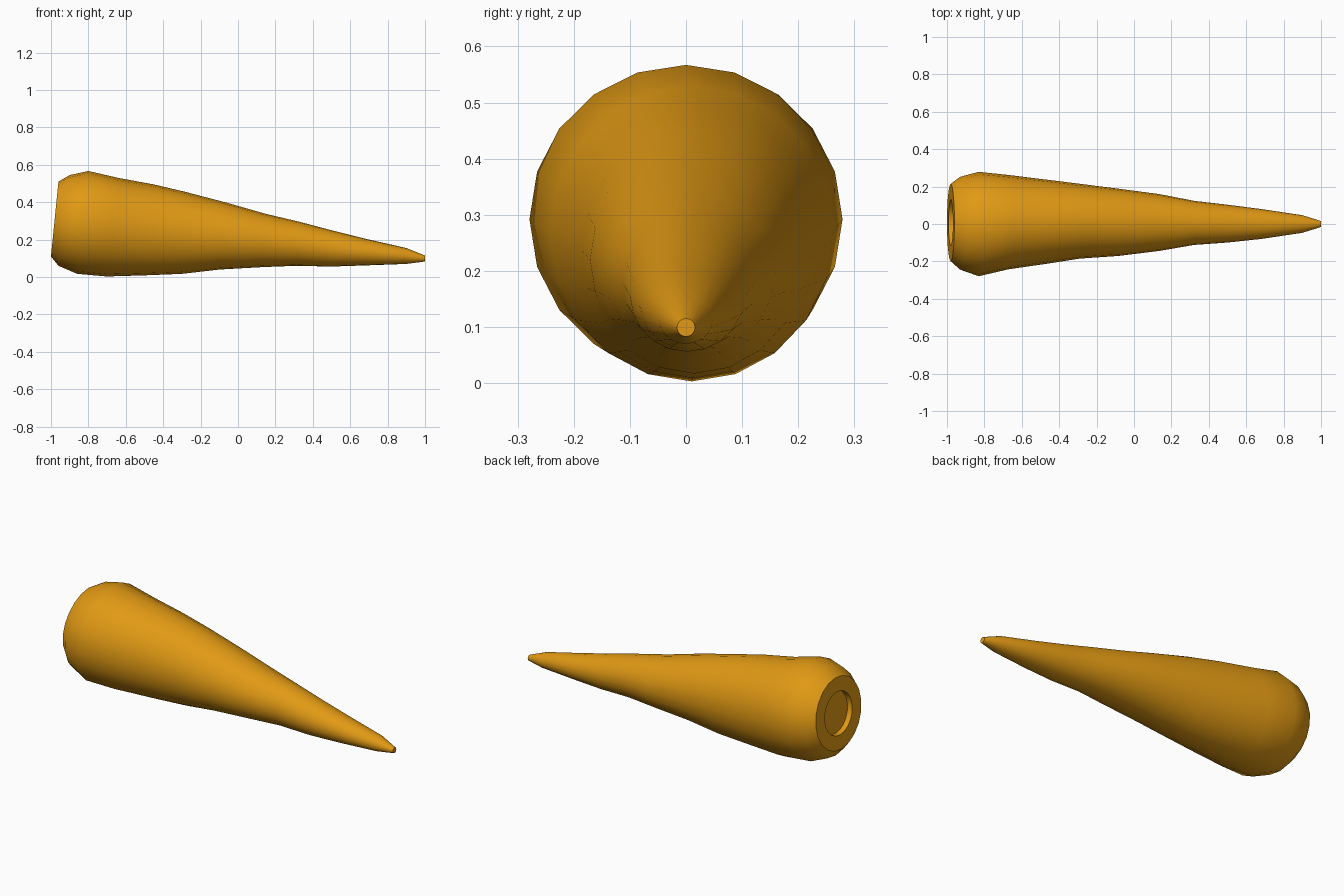
import bpy, bmesh, math

cube = bpy.data.objects.get("Cube")
if cube:
    bpy.data.objects.remove(cube, do_unlink=True)

SIDES = 20

# Warm orange skin
orange = bpy.data.materials.new("carrot orange")
orange.use_nodes = True
colour = (0.75, 0.32, 0.007, 1)
orange.diffuse_color = colour
bsdf = next(n for n in orange.node_tree.nodes if n.type == 'BSDF_PRINCIPLED')
bsdf.inputs["Base Color"].default_value = colour

# Root rings: top x, top z, bottom x, bottom z, half width, sideways shift
RINGS = [
    (-0.96, 0.51, -1.00, 0.11, 0.207, 0.008),
    (-0.90, 0.545, -0.96, 0.06, 0.248, 0.004),
    (-0.80, 0.567, -0.86, 0.017, 0.279, 0.0),
    (-0.64, 0.53, -0.70, 0.003, 0.252, 0.01),
    (-0.45, 0.495, -0.50, 0.009, 0.226, 0.012),
    (-0.28, 0.455, -0.30, 0.017, 0.200, 0.015),
    (-0.07, 0.40, -0.10, 0.04, 0.180, 0.009),
    (0.14, 0.34, 0.13, 0.053, 0.152, 0.008),
    (0.33, 0.295, 0.31, 0.06, 0.118, 0.006),
    (0.50, 0.25, 0.50, 0.056, 0.101, 0.002),
    (0.68, 0.205, 0.68, 0.062, 0.08, 0.0),
    (0.90, 0.155, 0.90, 0.07, 0.047, 0.0),
    (1.00, 0.115, 1.00, 0.083, 0.016, 0.0),
]


def add_ring(bm, spec, scale=1.0, push=0.0):
    """Tilted ellipse of vertices running round the root."""
    tx, tz, bx, bz, half, shift = spec
    verts = []
    for i in range(SIDES):
        a = 2 * math.pi * i / SIDES
        c, s = math.cos(a) * scale, math.sin(a) * scale
        verts.append(bm.verts.new(((tx + bx) / 2 + (tx - bx) / 2 * c + push,
                                   shift + half * s,
                                   (tz + bz) / 2 + (tz - bz) / 2 * c)))
    return verts


bm = bmesh.new()
# Recess in the crown, flat crown rim, then the tapering body
rings = [add_ring(bm, RINGS[0], 0.6, 0.03), add_ring(bm, RINGS[0], 0.6)]
rings += [add_ring(bm, spec) for spec in RINGS]
for a, b in zip(rings, rings[1:]):
    for i in range(SIDES):
        j = (i + 1) % SIDES
        bm.faces.new((a[i], a[j], b[j], b[i]))
bm.faces.new(rings[0])
bm.faces.new(rings[-1])
bmesh.ops.recalc_face_normals(bm, faces=bm.faces[:])

mesh = bpy.data.meshes.new("carrot_root")
bm.to_mesh(mesh)
bm.free()
mesh.materials.append(orange)
root = bpy.data.objects.new("carrot_root", mesh)
bpy.context.collection.objects.link(root)

# Smooth body with crisp crown and tip edges
bpy.ops.object.select_all(action='DESELECT')
root.select_set(True)
bpy.context.view_layer.objects.active = root
bpy.ops.object.shade_smooth_by_angle(angle=math.radians(35))
